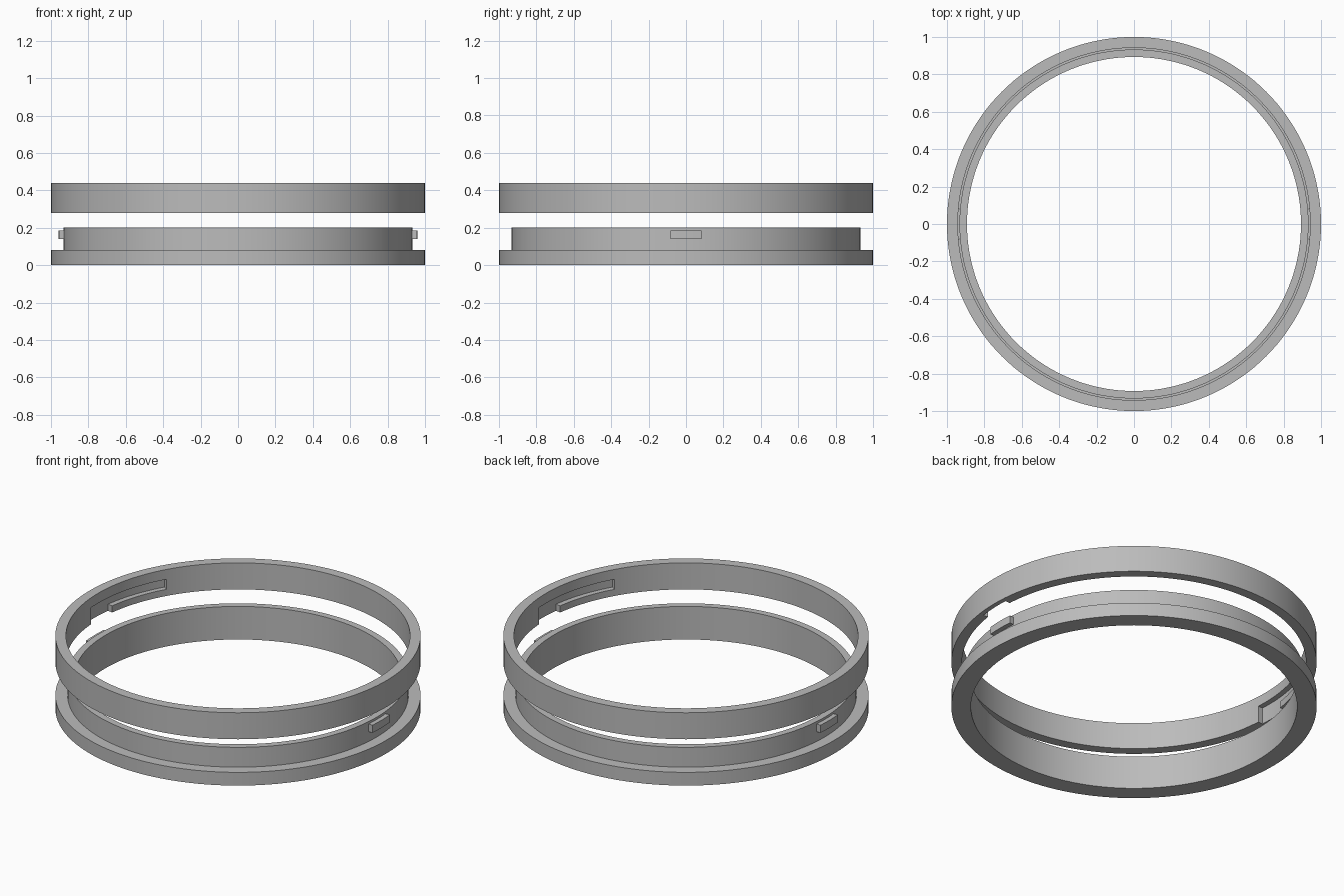
import bpy, bmesh, math

cube = bpy.data.objects.get("Cube")
if cube:
    bpy.data.objects.remove(cube, do_unlink=True)

grey = bpy.data.materials.new("plain_grey")
grey.use_nodes = True
grey.diffuse_color = (0.5, 0.5, 0.5, 1)
grey.node_tree.nodes["Principled BSDF"].inputs["Base Color"].default_value = (0.5, 0.5, 0.5, 1)


def arc_block(name, r_in, r_out, z0, z1, start=0, end=360, steps=144):
    """Sweep a rectangular section about z, in degrees; a full turn is closed."""
    full = end - start >= 360
    bm = bmesh.new()
    loops = []
    for i in range(steps if full else steps + 1):
        a = math.radians(start + (end - start) * i / steps)
        loops.append([bm.verts.new((r * math.cos(a), r * math.sin(a), z))
                      for r, z in ((r_in, z0), (r_out, z0), (r_out, z1), (r_in, z1))])
    pairs = list(zip(loops, loops[1:]))
    if full:
        pairs.append((loops[-1], loops[0]))
    else:
        bm.faces.new(loops[0])
        bm.faces.new(loops[-1])
    for p, q in pairs:
        for k in range(4):
            n = (k + 1) % 4
            bm.faces.new((p[k], p[n], q[n], q[k]))
    bmesh.ops.recalc_face_normals(bm, faces=bm.faces)
    mesh = bpy.data.meshes.new(name)
    bm.to_mesh(mesh)
    bm.free()
    mesh.materials.append(grey)
    obj = bpy.data.objects.new(name, mesh)
    bpy.context.collection.objects.link(obj)
    return obj


def select_only(obj):
    bpy.ops.object.select_all(action="DESELECT")
    obj.select_set(True)
    bpy.context.view_layer.objects.active = obj


def cut(target, cutter):
    cutter.hide_render = True
    mod = target.modifiers.new("slot_cut", "BOOLEAN")
    mod.operation = "DIFFERENCE"
    mod.solver = "EXACT"
    mod.object = cutter
    select_only(target)
    bpy.ops.object.modifier_apply(modifier=mod.name)
    bpy.data.objects.remove(cutter, do_unlink=True)


# Lower ring: wide flange with a thinner collar on top
INNER, COLLAR = 0.893, 0.933
parts = [arc_block("lower_flange", INNER, 1, 0, 0.08),
         arc_block("lower_collar", INNER, COLLAR, 0.08, 0.2)]

# Upper ring
upper = arc_block("upper_ring", 0.942, 1, 0.28, 0.44)
parts.append(upper)

# Locking tabs on the collar and matching L-shaped slots in the upper ring
for side, turn in (("left", 0), ("right", 180)):
    parts.append(arc_block(side + "_tab", COLLAR - 0.01, 0.96, 0.14, 0.186,
                           turn - 5, turn + 5, 8))
    cut(upper, arc_block("entry_cutter", 0.9, 0.973, 0.2, 0.38, turn - 8, turn + 3.7, 8))
    cut(upper, arc_block("channel_cutter", 0.9, 0.973, 0.32, 0.38, turn - 30.5, turn - 5, 12))

for obj in parts:
    select_only(obj)
    bpy.ops.object.shade_smooth_by_angle(angle=math.radians(30))
